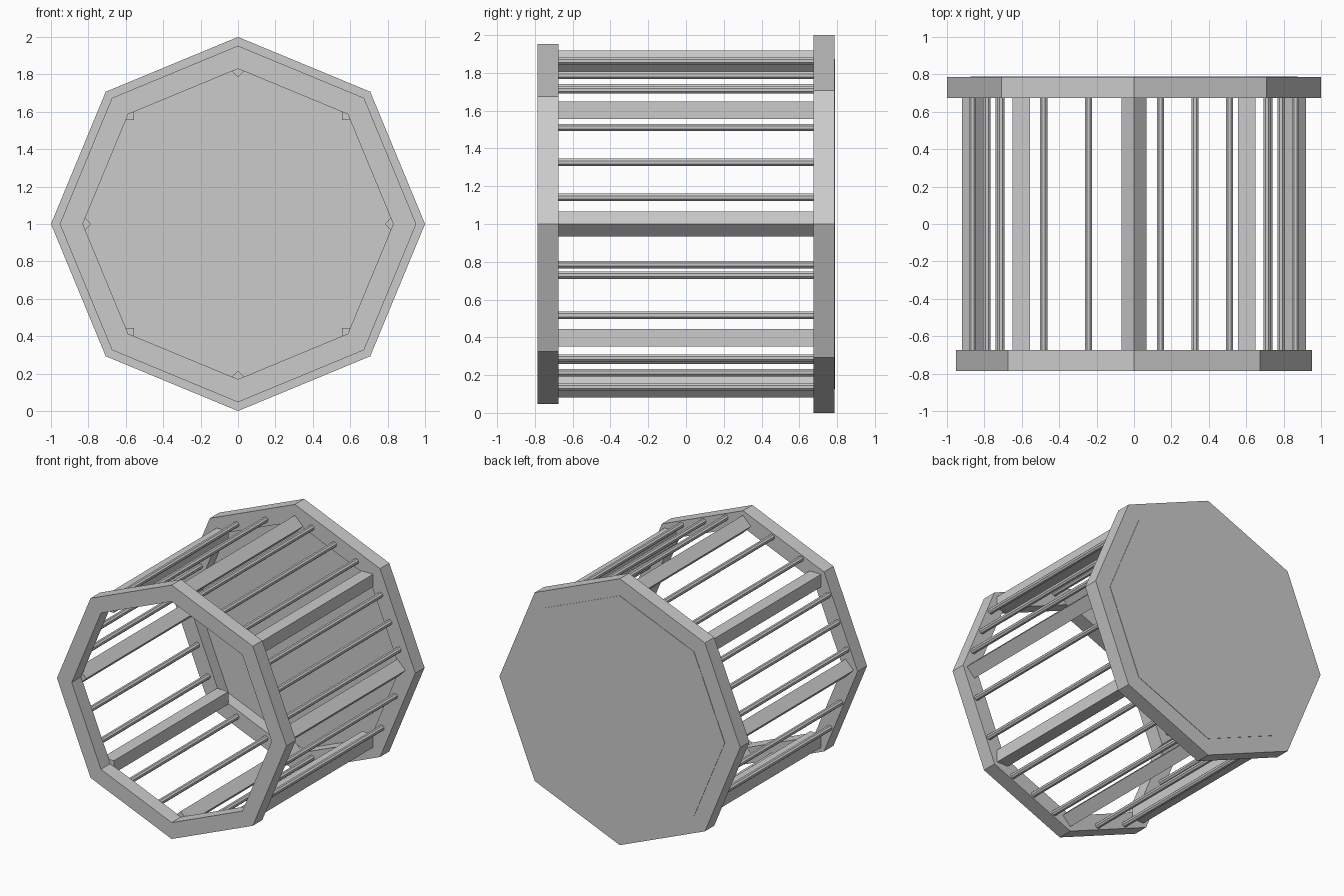
import bpy, bmesh, math
from mathutils import Vector

if "Cube" in bpy.data.objects:
    bpy.data.objects.remove(bpy.data.objects["Cube"])

CZ = 1.0  # height of the drum axis


def make_object(name, bm):
    bmesh.ops.recalc_face_normals(bm, faces=bm.faces)
    mesh = bpy.data.meshes.new(name)
    bm.to_mesh(mesh)
    bm.free()
    ob = bpy.data.objects.new(name, mesh)
    bpy.context.collection.objects.link(ob)
    return ob


def loop(bm, radius, y, n=8, centre=(0, CZ), phase=0.0):
    return [bm.verts.new((centre[0] + radius * math.cos(phase + i * math.tau / n), y,
                          centre[1] + radius * math.sin(phase + i * math.tau / n)))
            for i in range(n)]


def bridge(bm, a, b):
    n = len(a)
    for i in range(n):
        j = (i + 1) % n
        bm.faces.new((a[i], a[j], b[j], b[i]))


def ring(name, outer, inner, y0, y1):
    bm = bmesh.new()
    loops = [loop(bm, outer, y0), loop(bm, outer, y1), loop(bm, inner, y1), loop(bm, inner, y0)]
    for k in range(4):
        bridge(bm, loops[k], loops[(k + 1) % 4])
    return make_object(name, bm)


def prism(name, radius, y0, y1, n=8, centre=(0, CZ), phase=0.0):
    bm = bmesh.new()
    a = loop(bm, radius, y0, n, centre, phase)
    b = loop(bm, radius, y1, n, centre, phase)
    bridge(bm, a, b)
    bm.faces.new(a)
    bm.faces.new(b)
    return make_object(name, bm)


# Octagonal end frames and the closed back
ring("front_frame", 0.953, 0.83, -0.787, -0.675)
ring("back_frame", 1.0, 0.871, 0.675, 0.785)
prism("back_panel", 0.873, 0.768, 0.788)

# Square beams at the eight corners
for i in range(8):
    a = i * math.tau / 8
    prism(f"corner_beam_{i + 1}", 0.067, -0.68, 0.68, 4,
          (0.852 * math.cos(a), CZ + 0.852 * math.sin(a)), a)

# Thin rods: offsets along each side from the side's middle
three = (-0.2, 0.0, 0.2)
sides = {0: three, 1: three, 2: (-0.09, 0.17), 3: three,
         4: (-0.06, 0.17), 5: (-0.17, 0.09), 6: three, 7: (-0.17, 0.12)}
for side, offsets in sides.items():
    a = math.radians(22.5 + 45 * side)
    normal = Vector((math.cos(a), math.sin(a)))
    along = Vector((-math.sin(a), math.cos(a)))
    for k, t in enumerate(offsets):
        p = normal * 0.852 + along * t
        prism(f"rod_{side + 1}_{k + 1}", 0.021, -0.68, 0.68, 8, (p.x, CZ + p.y), a)
